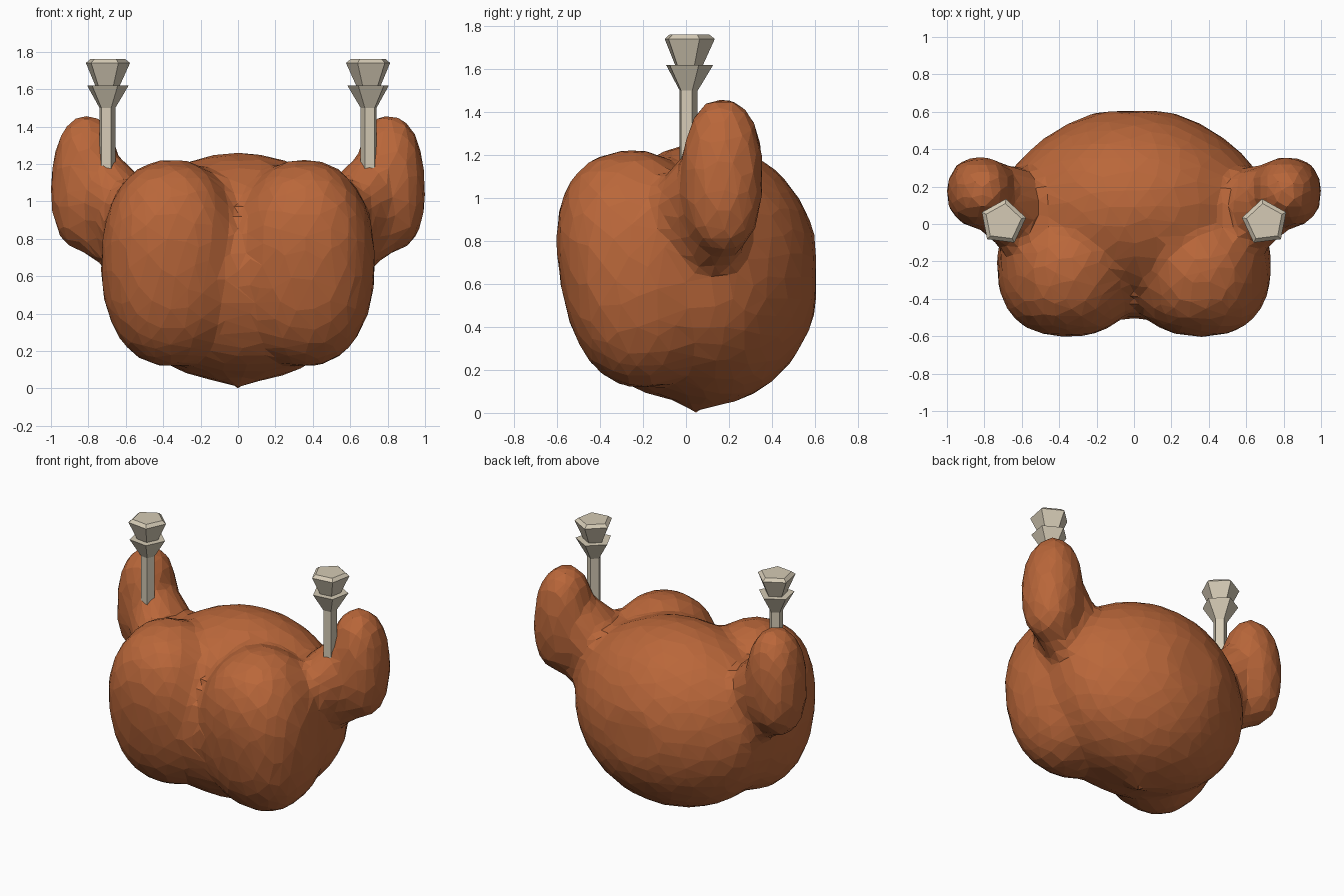
import bpy, bmesh, math
from mathutils import Vector, Matrix

if "Cube" in bpy.data.objects:
    bpy.data.objects.remove(bpy.data.objects["Cube"])


def material(name, col):
    m = bpy.data.materials.new(name)
    m.diffuse_color = (*col, 1)
    m.use_nodes = True
    m.node_tree.nodes["Principled BSDF"].inputs["Base Color"].default_value = m.diffuse_color
    return m


skin = material("roast brown", (0.49, 0.135, 0.042))
bone = material("bone ivory", (0.66, 0.59, 0.46))


def blob(bm, c, r, p=2.0, rot=(0, 0, 0), taper=0.0):
    """Ellipsoid; p above 2 makes it boxier, taper narrows both ends in x."""
    verts = bmesh.ops.create_icosphere(bm, subdivisions=4, radius=1)["verts"]
    mat = Matrix.Translation(c)
    for i, ax in enumerate("XYZ"):
        mat = mat @ Matrix.Rotation(math.radians(rot[i]), 4, ax)
    for v in verts:
        k = sum(abs(a) ** p for a in v.co) ** (-1 / p)
        q = Vector([a * k for a in v.co])
        q.x *= 1 - taper * q.z * q.z
        v.co = mat @ Vector([a * b for a, b in zip(q, r)])


def new_object(name, bm, mat):
    me = bpy.data.meshes.new(name)
    bm.to_mesh(me)
    bm.free()
    me.materials.append(mat)
    ob = bpy.data.objects.new(name, me)
    bpy.context.collection.objects.link(ob)
    return ob


# Roast meat: carcass, breastbone, two breasts and two drumsticks fused together
bm = bmesh.new()
blob(bm, (0, 0.09, 0.645), (0.705, 0.535, 0.615), 2.0)
for v in bm.verts:                      # narrowed and flattened rump
    v.co.x *= 1 - 0.35 * max(0, v.co.y - 0.3)
    v.co.y = min(v.co.y, 0.605)
blob(bm, (0, 0.05, 0.04), (0.06, 0.06, 0.042))
blob(bm, (0, -0.14, 0.57), (0.46, 0.36, 0.45), 2.1, (12, 0, 0))
blob(bm, (0, -0.05, 0.48), (0.60, 0.40, 0.41), 2.1)
for s in (-1, 1):
    blob(bm, (s * 0.355, -0.225, 0.67), (0.378, 0.365, 0.555), 2.4, (9, 0, 0), 0.08)
    blob(bm, (s * 0.82, 0.17, 1.10), (0.18, 0.19, 0.365), 2.3, (0, -s * 3, 0))
    blob(bm, (s * 0.69, 0.13, 0.88), (0.20, 0.15, 0.24), 2.1, (0, s * 35, 0))
    blob(bm, (s * 0.64, 0.08, 0.96), (0.19, 0.22, 0.33), 2.0, (-22, s * 25, 0))
roast = new_object("roast_meat", bm, skin)
rm = roast.modifiers.new("fuse", 'REMESH')
rm.mode = 'VOXEL'
rm.voxel_size = 0.045
sm = roast.modifiers.new("soften", 'SMOOTH')
sm.factor = 0.5
sm.iterations = 4
de = roast.modifiers.new("facet", 'DECIMATE')
de.ratio = 0.17

# Leg bones: five-sided turned profile (radius, height), with flared frills
PROFILE = [(0.045, 1.0), (0.045, 1.5), (0.118, 1.62), (0.07, 1.62),
           (0.125, 1.74), (0.10, 1.76)]
for s, side in ((-1, "left"), (1, "right")):
    bm = bmesh.new()
    rings = [[bm.verts.new((s * (0.70 - r * math.cos(a)), 0.01 + r * math.sin(a), z))
              for a in (math.radians(83 + 72 * i) for i in range(5))]
             for r, z in PROFILE]
    for lo, hi in zip(rings, rings[1:]):
        for i in range(5):
            j = (i + 1) % 5
            bm.faces.new((lo[i], lo[j], hi[j], hi[i]))
    bm.faces.new(rings[0])
    bm.faces.new(rings[-1])
    bmesh.ops.recalc_face_normals(bm, faces=bm.faces)
    new_object(side + "_leg_bone", bm, bone)
